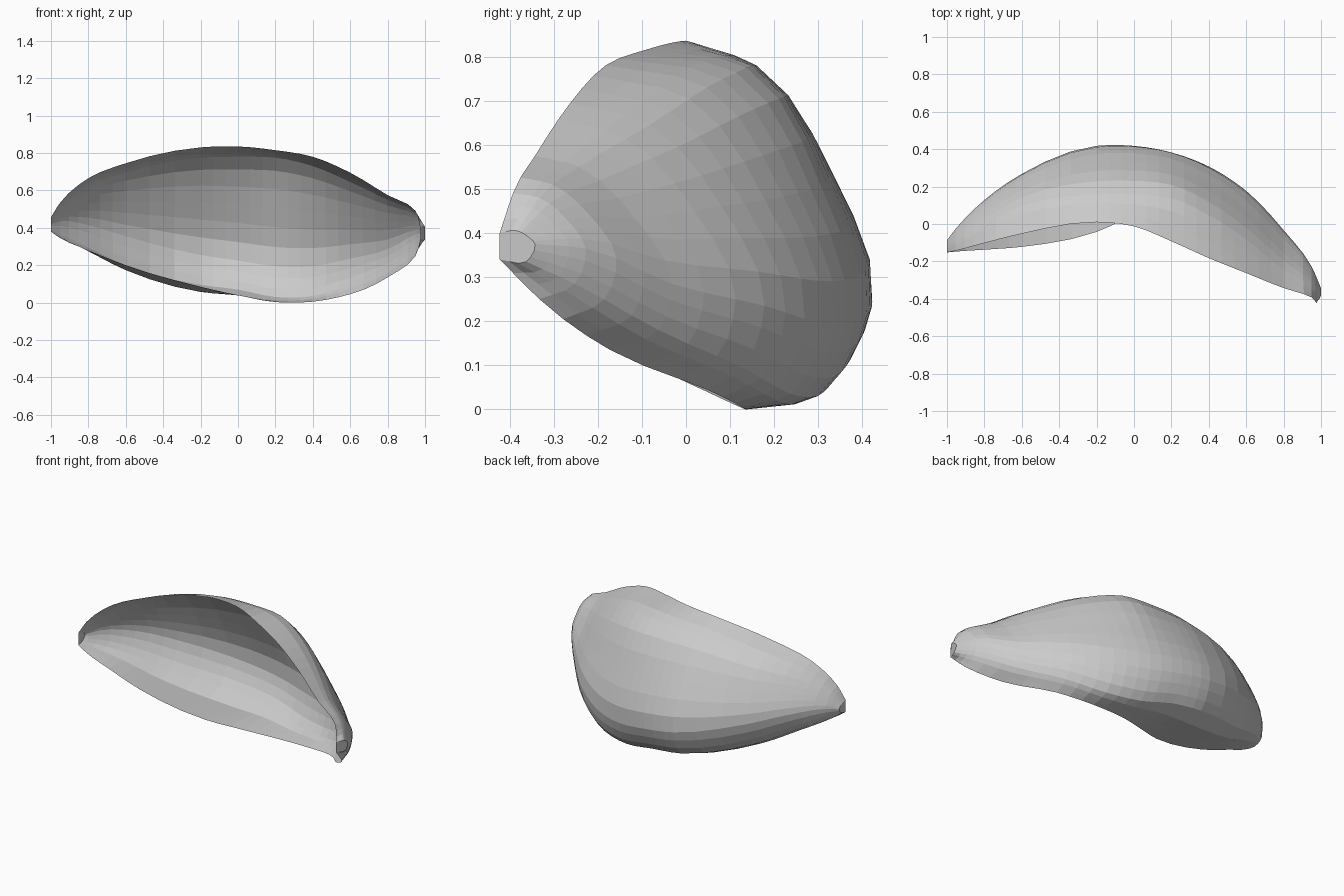
import bpy
from mathutils import Vector

if "Cube" in bpy.data.objects:
    bpy.data.objects.remove(bpy.data.objects["Cube"])

# Cross-sections along x: (y, z) of top rim, upper bend, back, lower bend, bottom rim
SECTIONS = [
    (-1.00, (-.15, .46), (-.12, .455), (-.085, .425), (-.11, .395), (-.15, .385)),
    (-.95, (-.14, .54), (-.09, .525), (-.02, .44), (-.05, .37), (-.145, .35)),
    (-.80, (-.10, .67), (.00, .63), (.13, .42), (.07, .30), (-.135, .285)),
    (-.60, (-.05, .75), (.10, .70), (.27, .36), (.19, .205), (-.12, .205)),
    (-.20, (.012, .835), (.16, .78), (.42, .26), (.345, .10), (-.04, .09)),
    (.00, (-.01, .84), (.16, .785), (.42, .23), (.34, .075), (.05, .045)),
    (.20, (-.09, .82), (.14, .78), (.385, .20), (.30, .035), (.13, .008)),
    (.40, (-.18, .785), (.05, .735), (.31, .20), (.24, .04), (.13, .01)),
    (.60, (-.26, .70), (-.08, .65), (.18, .24), (.13, .10), (.05, .05)),
    (.80, (-.34, .58), (-.24, .555), (-.03, .29), (-.06, .185), (-.17, .14)),
    (.95, (-.39, .495), (-.33, .485), (-.225, .37), (-.25, .29), (-.33, .255)),
    (1.00, (-.42, .405), (-.38, .41), (-.34, .38), (-.36, .34), (-.42, .345)),
]


def smooth_path(pts, steps):
    """Chord-length cubic through the points."""
    d = [(b - a).length for a, b in zip(pts, pts[1:])]
    s = [(b - a) / l for a, b, l in zip(pts, pts[1:], d)]
    tan = [s[0]]
    for i in range(1, len(s)):
        tan.append((s[i - 1] * d[i] + s[i] * d[i - 1]) / (d[i] + d[i - 1]))
    tan.append(s[-1])
    out = []
    for i, l in enumerate(d):
        for k in range(steps):
            t = k / steps
            out.append(pts[i] * (2*t**3 - 3*t**2 + 1) + pts[i + 1] * (3*t**2 - 2*t**3)
                       + tan[i] * l * (t**3 - 2*t**2 + t) + tan[i + 1] * l * (t**3 - t**2))
    return out + [pts[-1]]


def section_points(s):
    """Section in 3D, with a gently bulged point added on the tall upper wall."""
    p = [Vector((s[0], *q)) for q in s[1:]]
    if s[0] == 1.0:                     # rims pull back a little at the right tip
        p[0].x = p[4].x = .975
    chord = p[2] - p[1]
    mid = (p[1] + p[2]) / 2 + Vector((0, -chord.z, chord.y)) * .08
    return p[:2] + [mid] + p[2:]


# Curved open shell: smooth lengthwise rails, then smooth across each section
rails = [smooth_path(list(r), 3) for r in zip(*map(section_points, SECTIONS))]
rows = [smooth_path(list(p), 3) for p in zip(*rails)]
n = len(rows[0])
verts = [v for row in rows for v in row]
lo = [min(v[k] for v in verts) for k in range(3)]
hi = [max(v[k] for v in verts) for k in range(3)]
off = Vector(((lo[0] + hi[0]) / 2, (lo[1] + hi[1]) / 2, lo[2]))
verts = [v - off for v in verts]
faces = [(i*n + j, i*n + j + 1, (i + 1)*n + j + 1, (i + 1)*n + j)
         for i in range(len(rows) - 1) for j in range(n - 1)]
# Narrow end caps close the two tips
faces += [tuple(range(n)), tuple(range((len(rows) - 1)*n, len(rows)*n))[::-1]]

mesh = bpy.data.meshes.new("curved_shell")
mesh.from_pydata(verts, [], faces)
mesh.update()
shell = bpy.data.objects.new("curved_shell", mesh)
bpy.context.collection.objects.link(shell)
